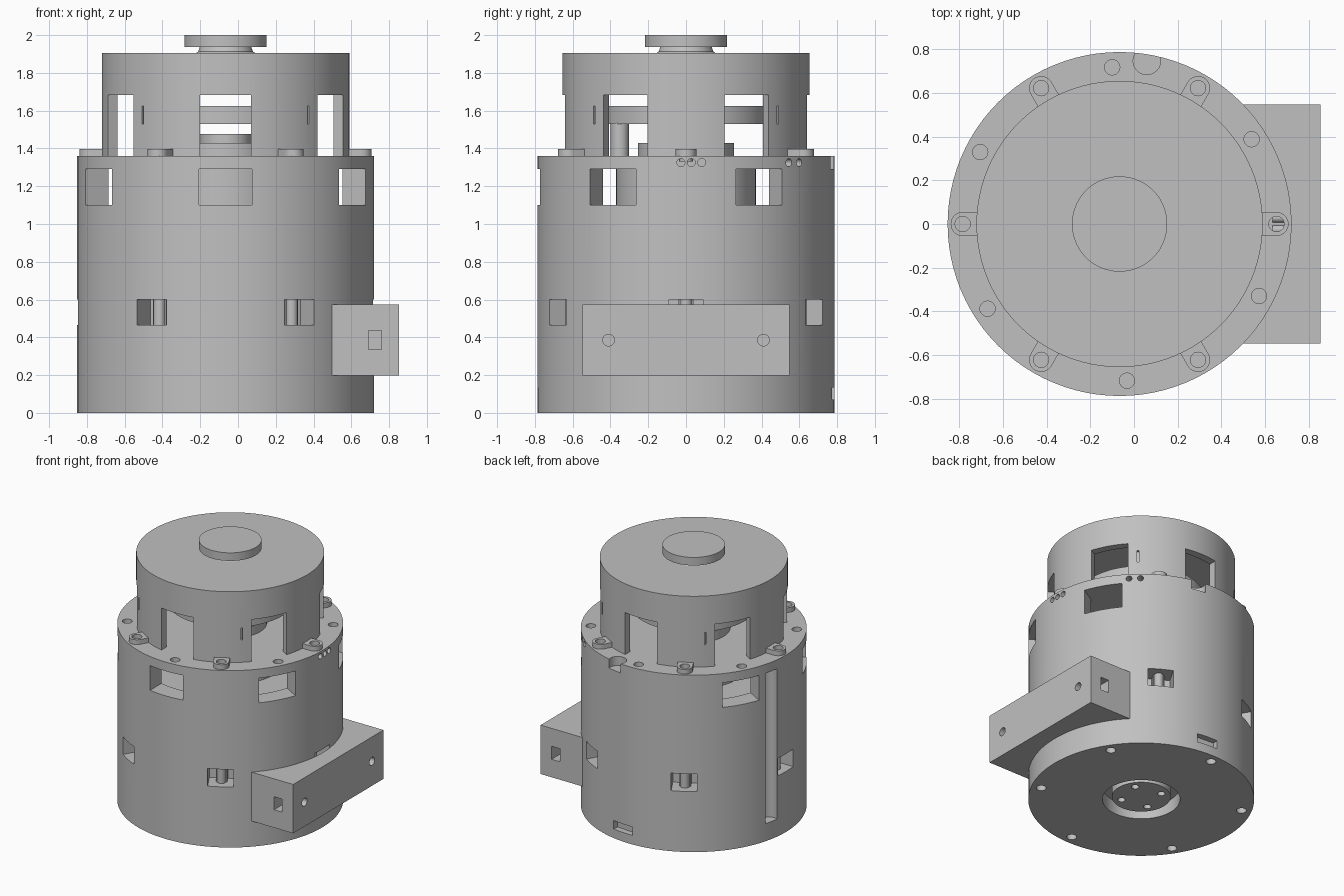
import bpy, bmesh
from math import cos, sin, pi, radians
from mathutils import Matrix, Vector

if "Cube" in bpy.data.objects:
    bpy.data.objects.remove(bpy.data.objects["Cube"])

AX = -0.066                      # x of the main vertical axis
R = 0.787                        # body radius
SIX = [60 * k for k in range(6)]
WINDOWS = [a + 30 for a in SIX]
SCREWS = [a + 32.7 for a in SIX]
AXIS = Matrix.Translation((AX, 0, 0))

grey = bpy.data.materials.new("plain grey")
grey.use_nodes = True
tone = (0.53, 0.53, 0.53, 1)
grey.diffuse_color = tone
grey.node_tree.nodes["Principled BSDF"].inputs["Base Color"].default_value = tone
parts = []


def polar(angle):
    """Frame whose x axis points outward from the main axis."""
    return AXIS @ Matrix.Rotation(radians(angle), 4, 'Z')


def cyl(r, z0, z1, at=AXIS, x=0, y=0, top=None, seg=96):
    """Upright cylinder or cone, placed in the given frame."""
    def add(bm):
        m = at @ Matrix.Translation((x, y, (z0 + z1) / 2))
        bmesh.ops.create_cone(bm, cap_ends=True, segments=seg, radius1=r,
                              radius2=r if top is None else top, depth=z1 - z0, matrix=m)
    return add


def rod(r, x0, x1, y, z, at=AXIS):
    """Cylinder lying along x of the given frame."""
    turn = Matrix.Translation((0, y, z)) @ Matrix.Rotation(pi / 2, 4, 'Y')
    return cyl(r, x0, x1, at @ turn, seg=24)


def block(x0, x1, y0, y1, z0, z1, at=AXIS):
    def add(bm):
        mid = Vector((x0 + x1, y0 + y1, z0 + z1)) / 2
        size = Matrix.Diagonal((x1 - x0, y1 - y0, z1 - z0, 1))
        bmesh.ops.create_cube(bm, size=1, matrix=at @ Matrix.Translation(mid) @ size)
    return add


def lathe(profile):
    """Closed (radius, z) profile spun round the main axis."""
    def add(bm):
        vs = [bm.verts.new((AX + r, 0, z)) for r, z in profile]
        es = [bm.edges.new(p) for p in zip(vs, vs[1:])]
        bmesh.ops.spin(bm, geom=vs + es, cent=(AX, 0, 0), axis=(0, 0, 1),
                       angle=2 * pi, steps=96)
        bmesh.ops.remove_doubles(bm, verts=bm.verts, dist=1e-5)
        bmesh.ops.recalc_face_normals(bm, faces=bm.faces)
    return add


def tab(angle):
    """Screw tab with a rounded outer end."""
    def add(bm):
        rim = [(0.718 + 0.055 * cos(t), 0.055 * sin(t))
               for t in [pi * (k / 16 - 0.5) for k in range(17)]]
        outline = [(0.64, -0.055)] + rim + [(0.64, 0.055)]
        face = bm.faces.new([bm.verts.new(polar(angle) @ Vector((x, y, 1.355)))
                             for x, y in outline])
        new = bmesh.ops.extrude_face_region(bm, geom=[face])["geom"]
        bmesh.ops.translate(bm, verts=[v for v in new if isinstance(v, bmesh.types.BMVert)],
                            vec=(0, 0, 0.042))
        bmesh.ops.recalc_face_normals(bm, faces=bm.faces)
    return add


def mesh_object(name, shapes):
    bm = bmesh.new()
    for shape in shapes:
        shape(bm)
    me = bpy.data.meshes.new(name)
    bm.to_mesh(me)
    bm.free()
    ob = bpy.data.objects.new(name, me)
    bpy.context.scene.collection.objects.link(ob)
    return ob


def part(name, shapes, *cuts):
    """Make a part, and carve each group of cutters out of it."""
    ob = mesh_object(name, shapes)
    cutters = []
    for group in cuts:
        cutter = mesh_object("cutter", group)
        cutter.hide_render = True
        mod = ob.modifiers.new("cut", 'BOOLEAN')
        mod.object, mod.solver, mod.operation = cutter, 'EXACT', 'DIFFERENCE'
        cutters.append(cutter)
    if cutters:
        graph = bpy.context.evaluated_depsgraph_get()
        carved = bpy.data.meshes.new_from_object(ob.evaluated_get(graph))
        ob.modifiers.clear()
        ob.data = carved
        for c in cutters:
            bpy.data.objects.remove(c)
    ob.data.materials.clear()
    ob.data.materials.append(grey)
    parts.append(ob)
    return ob


# Base plate with shaft opening, screw holes and a wire notch
part("base_plate", [cyl(R, 0, 0.135)],
     [cyl(0.27, -0.1, 0.1)] +
     [cyl(0.035, -0.1, 0.07, polar(a), 0.715, seg=24) for a in SCREWS] +
     [block(0.74, 0.9, -0.085, 0.085, 0.07, 0.2, polar(86))])
part("shaft_flange", [cyl(0.205, 0.02, 0.12)],
     [cyl(0.027, -0.1, 0.08, polar(33 + 90 * k), 0.145, seg=24) for k in range(4)])

# Main body: thick wall, open top chamber, windows, screw pockets, wire channel
part("main_body",
     [lathe([(0, 0.135), (R, 0.135), (R, 1.29), (0.65, 1.29), (0.65, 1.06), (0, 1.06)])],
     [block(0.55, 0.9, -0.14, 0.14, 1.1, 1.4, polar(a)) for a in WINDOWS if a != 90] +
     [block(0.64, 0.9, -0.09, 0.09, 0.465, 0.6, polar(a)) for a in SIX],
     [cyl(0.058, 0.05, 1.4, polar(168.5), 0.765, seg=32)])
part("pocket_screws",
     [cyl(0.032, 0.46, 0.605, polar(a), 0.70, seg=24) for a in SIX] +
     [block(0.63, 0.70, -0.04, 0.04, 0.46, 0.605, polar(a)) for a in SIX])
part("inner_core", [cyl(0.37, 1.05, 1.295)])

# Top disc with screw holes, side ports and a wire notch
part("top_disc", [cyl(R, 1.29, 1.36)],
     [cyl(0.035, 1.31, 1.5, polar(a), 0.718, seg=24) for a in SCREWS] +
     [cyl(0.035, 1.33, 1.5, polar(a), 0.718, seg=24) for a in SIX] +
     [cyl(0.063, 1.2, 1.5, polar(80.5), 0.757, seg=32)] +
     [rod(0.021, 0.7, 0.9, y, 1.325, polar(0)) for y in (-0.027, 0.028, 0.083)] +
     [rod(0.021, 0.7, 0.9, y, 1.325, polar(46.7)) for y in (-0.04, 0.04)])
part("screw_tabs", [tab(a) for a in SIX],
     [cyl(0.035, 1.3, 1.5, polar(a), 0.718, seg=24) for a in SIX])

# Upper housing: thin cup with windows and narrow slits
part("upper_housing",
     [lathe([(0, 1.905), (0.655, 1.905), (0.655, 1.36), (0.597, 1.36), (0.597, 1.82), (0, 1.82)])],
     [block(0.45, 0.8, -0.135, 0.135, 1.3, 1.683, polar(a)) for a in WINDOWS] +
     [block(0.635, 0.8, -0.006, 0.006, 1.53, 1.625, polar(a)) for a in (48, 132, -132, -48)])

# Parts inside the upper housing
part("inner_plate", [cyl(0.44, 1.53, 1.625)])
part("inner_column", [cyl(0.048, 1.355, 1.535, polar(-60), 0.405, seg=32)])
part("inner_hub", [cyl(0.255, 1.355, 1.43), cyl(0.137, 1.42, 1.477)])

# Output cap on a flared neck
part("output_cap",
     [lathe([(0, 1.9), (0.165, 1.9), (0.145, 1.913), (0.136, 1.938),
             (0.218, 1.938), (0.218, 2.0), (0, 2.0)])])

# Side box fitted to the curved body
WORLD = Matrix.Identity(4)
part("side_box", [block(0.4, 0.853, -0.548, 0.548, 0.197, 0.573, WORLD)],
     [cyl(R, 0, 1)],
     [block(0.69, 0.76, s * 0.6 - 0.17, s * 0.6 + 0.17, 0.335, 0.435, WORLD) for s in (-1, 1)] +
     [rod(0.031, 0.80, 0.95, s * 0.41, 0.385, WORLD) for s in (-1, 1)])

# Smooth round walls, keep hard edges
bpy.ops.object.select_all(action='DESELECT')
for ob in parts:
    ob.select_set(True)
bpy.context.view_layer.objects.active = parts[0]
bpy.ops.object.shade_smooth_by_angle(angle=radians(30))
